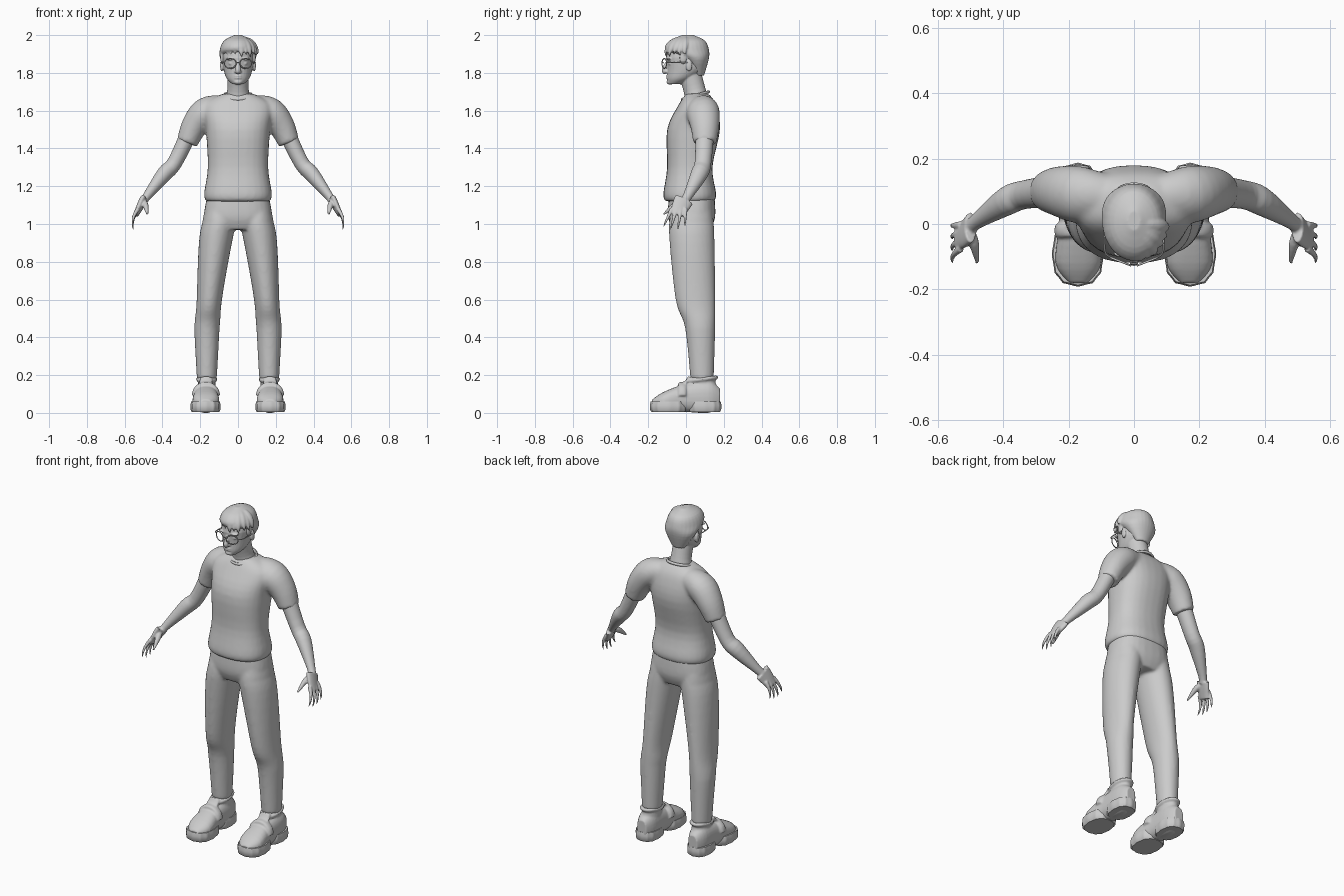
import bpy, bmesh, math, random
from mathutils import Vector, Matrix

random.seed(4)
cube = bpy.data.objects.get("Cube")
if cube:
    bpy.data.objects.remove(cube)

grey = bpy.data.materials.new("plain grey")
grey.use_nodes = True
grey.diffuse_color = (.6, .6, .6, 1)
grey.node_tree.nodes["Principled BSDF"].inputs["Base Color"].default_value = grey.diffuse_color
RIGHT, BACK, UP = Vector((1, 0, 0)), Vector((0, 1, 0)), Vector((0, 0, 1))
SIDES = (1, -1)


def spline(rows, steps):
    """Pass smooth curves through rows of numbers."""
    rows = [Vector(row) for row in rows]
    padded = [rows[0]] + rows + [rows[-1]]
    smooth = []
    for before, start, end, after in zip(padded, padded[1:], padded[2:], padded[3:]):
        leave, arrive = (end - before) / 2, (after - start) / 2
        for step in range(steps):
            t = step / steps
            ease = t * t * (3 - 2 * t)
            smooth.append(start.lerp(end, ease) + leave * t * (1 - t) ** 2 - arrive * t * t * (1 - t))
    return smooth + [rows[-1]]


def signed_power(value, exponent):
    return math.copysign(abs(value) ** exponent, value)


def loft(bm, rows, axis=None, wide=RIGHT, power=2, sides=28, steps=4, scallop=0):
    """Skin rings of (x, y, z, half width, half depth); without an axis they follow the path."""
    rows = spline(rows, steps)
    centres = [Vector(row[:3]) for row in rows]
    rings = []
    for i, row in enumerate(rows):
        along = axis or (centres[min(i + 1, len(rows) - 1)] - centres[max(i - 1, 0)]).normalized()
        deep = along.cross(wide).normalized()
        across = deep.cross(along)
        ring = []
        for k in range(sides):
            angle = math.tau * k / sides
            grow = 1 - scallop * abs(math.sin(angle * 6))
            offset = across * signed_power(math.cos(angle), 2 / power) * row[3]
            offset += deep * signed_power(math.sin(angle), 2 / power) * row[4]
            ring.append(bm.verts.new(centres[i] + offset * grow))
        rings.append(ring)
    for low, high in zip(rings, rings[1:]):
        for k in range(sides):
            after = (k + 1) % sides
            bm.faces.new((low[k], low[after], high[after], high[k]))
    bm.faces.new(rings[0][::-1])
    bm.faces.new(rings[-1])


def upright(bm, rows, x=0, **options):
    """Loft level rings of (z, y, half width, half depth)."""
    loft(bm, [(x, y, z, width, depth) for z, y, width, depth in rows], axis=UP, **options)


def tube(bm, rows, flat=1, **options):
    """Loft along (x, y, z, radius), with the depth a fixed share of the width."""
    loft(bm, [(*row, row[3] * flat) for row in rows], **options)


def hoop(bm, centre, across, along, thick):
    """Closed band round a centre, with its two radii given as vectors."""
    rows = []
    for k in range(25):
        angle = math.tau * k / 24
        spot = Vector(centre) + across * math.cos(angle) + along * math.sin(angle)
        rows.append((*spot, thick))
    tube(bm, rows, wide=across.cross(along), sides=8, steps=1)


def ball(bm, centre, size):
    place = Matrix.Translation(centre) @ Matrix.Diagonal((*size, 1))
    bmesh.ops.create_uvsphere(bm, u_segments=20, v_segments=12, radius=1, matrix=place)


def finish(bm, name, mirror=False, voxel=0, soften=0):
    """Turn the mesh into an object, fusing overlapping pieces if a voxel size is given."""
    bmesh.ops.recalc_face_normals(bm, faces=bm.faces)
    mesh = bpy.data.meshes.new(name)
    bm.to_mesh(mesh)
    bm.free()
    part = bpy.data.objects.new(name, mesh)
    bpy.context.collection.objects.link(part)
    mesh.materials.append(grey)
    if mirror:
        part.modifiers.new("mirror", 'MIRROR').use_mirror_merge = False
    if voxel:
        fuse = part.modifiers.new("fuse", 'REMESH')
        fuse.mode, fuse.voxel_size, fuse.use_smooth_shade = 'VOXEL', voxel, True
        part.modifiers.new("soften", 'SMOOTH').iterations = soften
    bpy.ops.object.select_all(action='DESELECT')
    part.select_set(True)
    bpy.context.view_layer.objects.active = part
    bpy.ops.object.shade_smooth_by_angle(angle=math.radians(45))


# Shirt: trunk and both sleeves fused
bm = bmesh.new()
upright(bm, [(1.12, .02, .17, .13), (1.16, .02, .18, .14), (1.3, .02, .16, .12),
             (1.5, .04, .17, .14), (1.63, .06, .18, .1), (1.69, .06, .08, .06)], power=2.4)
for side in SIDES:
    tube(bm, [(side * .09, .08, 1.61, .07), (side * .17, .09, 1.59, .08),
              (side * .23, .1, 1.52, .07), (side * .27, .1, 1.43, .056)], flat=1.1)
finish(bm, "shirt", voxel=.009, soften=7)

# Collar band
bm = bmesh.new()
hoop(bm, (0, .05, 1.68), RIGHT * .073, BACK * .07 + UP * .02, .008)
finish(bm, "shirt_collar")

# Trousers: hips and legs fused
bm = bmesh.new()
upright(bm, [(1.16, .03, .16, .12), (1.04, .03, .18, .125), (.97, .03, .14, .1)], power=2.5)
for side in SIDES:
    upright(bm, [(1.06, .03, .08, .11), (.95, .03, .09, .12), (.6, .05, .067, .105),
                 (.45, .075, .067, .08), (.18, .085, .053, .062)], x=side * .1, steps=6)
    # Let the legs spread towards the ankles
    bm.verts.ensure_lookup_table()
    for vert in bm.verts[-28 * 25:]:
        vert.co.x += side * .065 * min(1, max(0, (1 - vert.co.z) * 1.8)) ** .7
finish(bm, "trousers", voxel=.009, soften=6)

# Bare arm with hand, fingers and thumb
bm = bmesh.new()
tube(bm, [(.25, .1, 1.5, .046), (.335, .09, 1.325, .04), (.39, .07, 1.265, .041),
          (.48, .01, 1.15, .023), (.5, -.01, 1.12, .022)], flat=1.1)
tube(bm, [(.5, -.01, 1.13, .02), (.52, -.03, 1.09, .018), (.54, -.045, 1.05, .014)], flat=2.6)
for finger in range(4):
    root = Vector((.53, .024 * finger - .075, 1.08))
    tip = Vector((.555, .038 * finger - .12, .97 + .015 * (finger % 3 == 0)))
    rows = []
    for step in range(5):
        spot = root.lerp(tip, step / 4) + RIGHT * .012 * math.sin(math.pi * step / 4)
        rows.append((*spot, .012 - .002 * step if step < 4 else .003))
    tube(bm, rows, sides=12)
tube(bm, [(.505, -.02, 1.12, .016), (.49, -.06, 1.1, .016), (.48, -.12, 1.05, .005)], sides=12)
finish(bm, "arm", mirror=True, voxel=.005, soften=2)

# Head with neck, nose, mouth, brow and ears
bm = bmesh.new()
ball(bm, (0, .002, 1.88), (.086, .107, .1))
upright(bm, [(1.74, -.06, .03, .035), (1.77, -.03, .06, .07),
             (1.82, 0, .077, .1), (1.88, 0, .084, .106)])
loft(bm, [(0, .06, 1.64, .075, .065), (0, .045, 1.71, .057, .058), (0, .02, 1.8, .056, .06)])
tube(bm, [(0, -.09, 1.87, .01), (0, -.115, 1.815, .014), (0, -.105, 1.8, .01)], sides=14)
for height in (1.773, 1.784):
    ball(bm, (0, -.092, height), (.023, .013, .006))
ball(bm, (0, -.085, 1.752), (.024, .018, .014))
for side in SIDES:
    ball(bm, (side * .011, -.102, 1.807), (.009, .011, .008))
    ball(bm, (side * .036, -.09, 1.874), (.028, .013, .007))
    ball(bm, (side * .034, -.083, 1.85), (.016, .012, .01))
    ball(bm, (side * .086, .016, 1.838), (.009, .017, .03))
finish(bm, "head", voxel=.004, soften=3)

# Hair: cap, swept fringe locks and sideburns
bm = bmesh.new()
upright(bm, [(1.785, .07, .04, .025), (1.87, .05, .092, .07), (1.92, .006, .097, .116),
             (1.97, .006, .075, .095), (2, .01, .02, .03)])
for lock in range(11):
    turn = math.pi * (1.05 + .09 * lock) + random.uniform(-.07, .07)
    outward = Vector((math.cos(turn), math.sin(turn), 0))
    reach, breadth = random.uniform(1.6, 1.8), random.uniform(.014, .02)
    rows = []
    for step in range(6):
        drop = reach * (step + 1) / 6
        spot = outward * math.sin(drop)
        spot = Vector((.092 * spot.x + .003 * step, .01 + .117 * spot.y, 1.9 + .09 * math.cos(drop)))
        rows.append((*spot, breadth * math.sin(math.pi * (step + 1) / 6.3)))
    tube(bm, rows, flat=.7, wide=outward.cross(UP), sides=12)
for side in SIDES:
    ball(bm, (side * .083, -.015, 1.88), (.01, .02, .035))
finish(bm, "hair", voxel=.005, soften=2)

# Glasses: rim, hinge arm and bridge
bm = bmesh.new()
hoop(bm, (.041, -.115, 1.85), RIGHT * .031 + BACK * .012, UP * .026, .003)
tube(bm, [(.071, -.103, 1.856, .003), (.09, -.08, 1.856, .003), (.09, .015, 1.854, .003)],
     wide=UP, sides=8)
tube(bm, [(0, -.122, 1.856, .003), (.012, -.12, 1.853, .003)], wide=UP, sides=8)
finish(bm, "glasses", mirror=True)

# Shoe soles: scalloped forefoot and heel blocks
bm = bmesh.new()
for y, width, length in ((-.092, .08, .1), (.098, .066, .09)):
    upright(bm, [(height, y, width * grow, length * grow)
                 for height, grow in ((.004, .9), (.015, .98), (.04, 1), (.06, .95))],
            x=.172, power=2.5, sides=72, steps=1, scallop=.04)
finish(bm, "shoe_sole", mirror=True)

# Shoe upper with ankle, tongue, strap and padded rim
bm = bmesh.new()
loft(bm, [(.17, y, height, width, depth) for y, height, width, depth in (
    (-.18, .05, .03, .02), (-.12, .06, .07, .05), (0, .08, .06, .075),
    (.12, .085, .055, .085), (.18, .08, .03, .05))], axis=BACK, power=2.4)
upright(bm, [(.09, .09, .052, .08), (.19, .085, .043, .066)], x=.166)
tube(bm, [(.17, -.05, .125, .035), (.17, 0, .16, .037), (.17, .02, .19, .03)], flat=.3)
tube(bm, [(.17 + .066 * math.cos(angle), -.02, .09 + .065 * math.sin(angle), .022)
          for angle in (math.pi * k / 6 for k in range(7))], flat=.45, wide=BACK, sides=14)
hoop(bm, (.166, .085, .178), RIGHT * .046, BACK * .075 + UP * .01, .011)
finish(bm, "shoe_upper", mirror=True, voxel=.006, soften=2)
